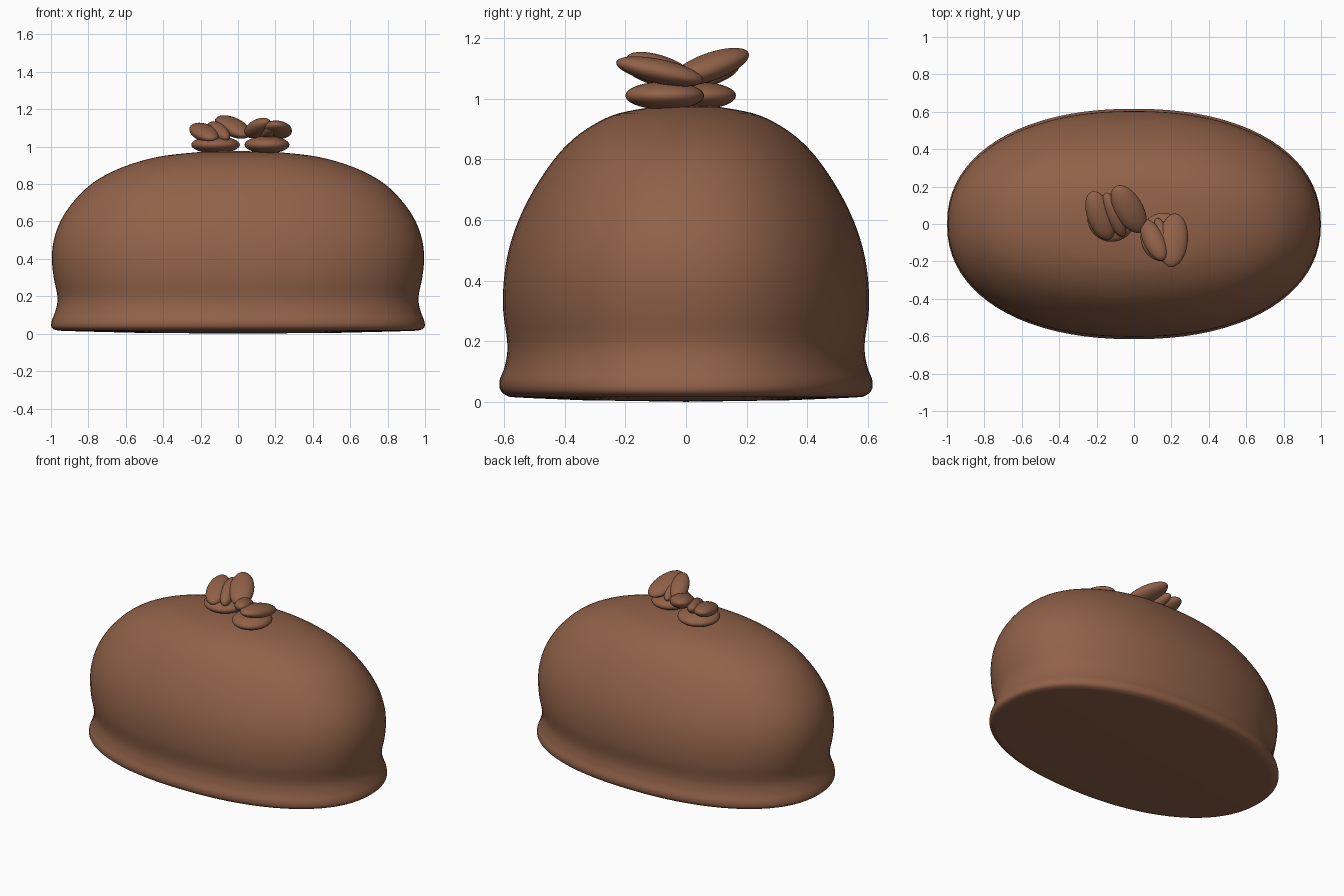
import bpy, bmesh, math
from mathutils import Matrix, Vector

if "Cube" in bpy.data.objects:
    bpy.data.objects.remove(bpy.data.objects["Cube"])

brown = bpy.data.materials.new("milk chocolate brown")
brown.diffuse_color = (0.28, 0.12, 0.065, 1)
brown.use_nodes = True
brown.node_tree.nodes["Principled BSDF"].inputs["Base Color"].default_value = brown.diffuse_color


def finish(name, bm):
    bmesh.ops.recalc_face_normals(bm, faces=bm.faces[:])
    for f in bm.faces:
        f.smooth = True
    me = bpy.data.meshes.new(name)
    bm.to_mesh(me)
    bm.free()
    me.materials.append(brown)
    ob = bpy.data.objects.new(name, me)
    bpy.context.collection.objects.link(ob)
    return ob


def spline(pts, steps=4):
    """Smooth curve through the profile points."""
    out = []
    for i in range(len(pts) - 1):
        p0, p1, p2 = pts[max(i - 1, 0)], pts[i], pts[i + 1]
        p3 = pts[min(i + 2, len(pts) - 1)]
        for s in range(steps):
            t = s / steps
            out.append(p1 + 0.5 * t * ((p2 - p0) + t * ((2*p0 - 5*p1 + 4*p2 - p3)
                       + t * (3*(p1 - p2) + p3 - p0))))
    return out + [pts[-1]]


# Domed chocolate body: half width x, half depth y, height z
profile = [Vector(p) for p in (
    (0.55, 0.34, 0.005), (0.9, 0.55, 0.014), (0.975, 0.59, 0.02),
    (0.998, 0.612, 0.038), (0.995, 0.615, 0.07), (0.98, 0.6, 0.11),
    (0.967, 0.59, 0.16), (0.967, 0.591, 0.21), (0.985, 0.603, 0.3),
    (0.995, 0.601, 0.4), (0.985, 0.585, 0.5), (0.95, 0.552, 0.6),
    (0.885, 0.502, 0.7), (0.785, 0.435, 0.8), (0.665, 0.368, 0.87),
    (0.53, 0.295, 0.92), (0.39, 0.22, 0.952), (0.2, 0.115, 0.972))]
SEG, POWER = 80, 2 / 2.2
bm = bmesh.new()
rings = []
for a, b, z in spline(profile):
    ring = []
    for k in range(SEG):
        t = 2 * math.pi * k / SEG
        c, s = math.cos(t), math.sin(t)
        ring.append(bm.verts.new((a * math.copysign(abs(c) ** POWER, c),
                                  b * math.copysign(abs(s) ** POWER, s), z)))
    rings.append(ring)
for lo, hi in zip(rings, rings[1:]):
    for k in range(SEG):
        n = (k + 1) % SEG
        bm.faces.new((lo[k], lo[n], hi[n], hi[k]))
for ring, z in ((rings[0], 0.0), (rings[-1], 0.977)):
    tip = bm.verts.new((0, 0, z))
    for k in range(SEG):
        bm.faces.new((ring[k], ring[(k + 1) % SEG], tip))
finish("chocolate_body", bm)


def bean(name, lobes):
    """Coffee bean from rounded lobes: centre, radii, yaw, pitch."""
    bm = bmesh.new()
    for centre, radii, yaw, pitch in lobes:
        m = (Matrix.Translation(centre) @ Matrix.Rotation(math.radians(yaw), 4, 'Z')
             @ Matrix.Rotation(math.radians(-pitch), 4, 'Y')
             @ Matrix.Diagonal((*radii, 1)))
        bmesh.ops.create_uvsphere(bm, u_segments=32, v_segments=18, radius=1, matrix=m)
    return finish(name, bm)


# Large bean, rising towards the back
bean("large_bean", [
    ((-0.12, 0.035, 1.01), (0.13, 0.13, 0.046), 0, 0),
    ((-0.18, 0.045, 1.075), (0.14, 0.07, 0.042), 110, 14),
    ((-0.105, 0.05, 1.08), (0.13, 0.045, 0.045), 112, 15),
    ((-0.028, 0.08, 1.105), (0.148, 0.076, 0.045), 120, 18)])

# Small bean, rising towards the front
bean("small_bean", [
    ((0.155, -0.07, 1.01), (0.12, 0.13, 0.046), 0, 0),
    ((0.105, -0.085, 1.1), (0.125, 0.056, 0.042), -65, 17),
    ((0.155, -0.085, 1.08), (0.125, 0.04, 0.04), -75, 14),
    ((0.21, -0.087, 1.09), (0.147, 0.078, 0.04), -95, 12)])
